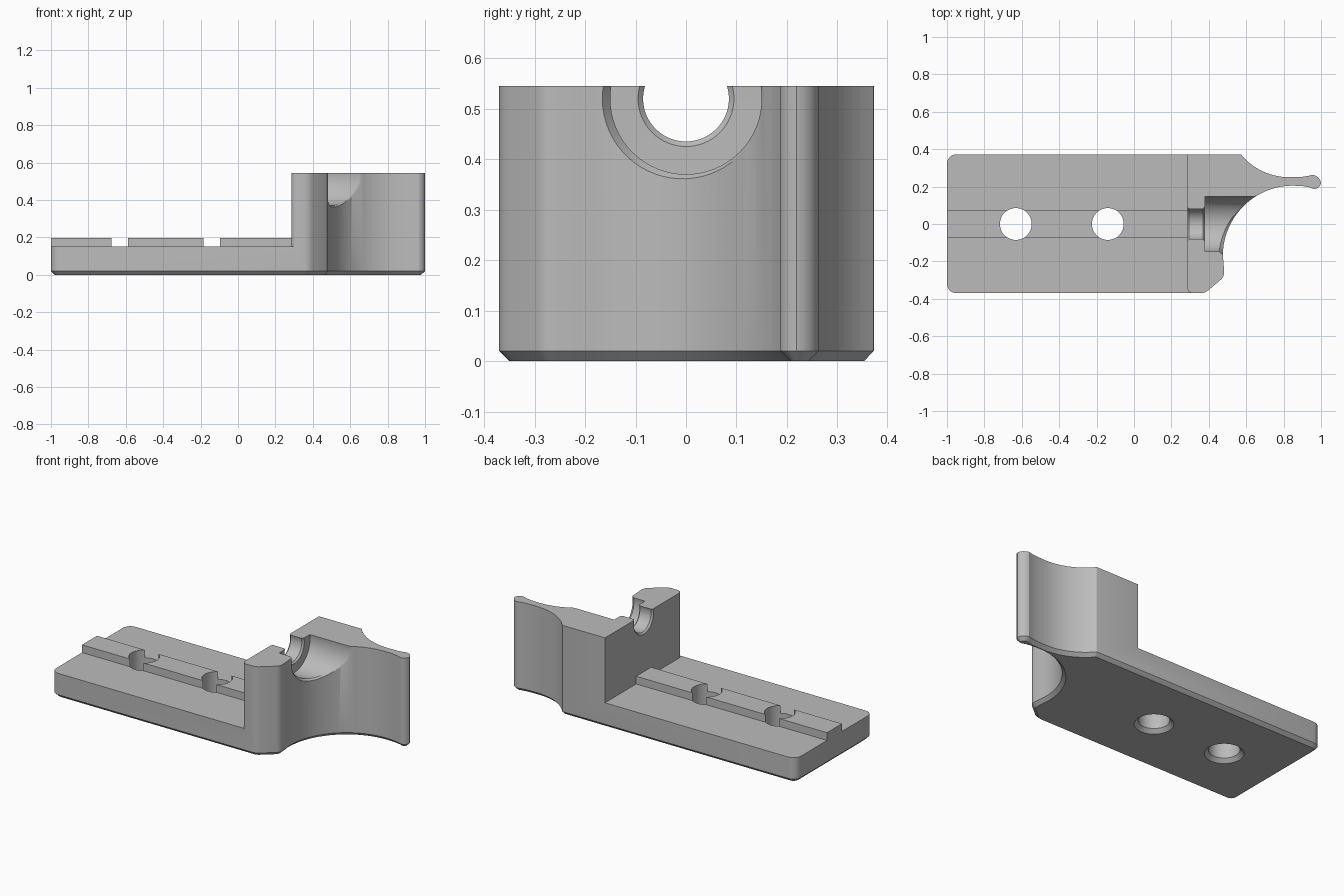
import bpy, bmesh
from math import sin, cos, pi, radians, sqrt

old = bpy.data.objects.get("Cube")
if old:
    bpy.data.objects.remove(old, do_unlink=True)

grey = bpy.data.materials.new("plain grey")
grey.use_nodes = True
colour = (0.5, 0.5, 0.5, 1)
grey.diffuse_color = colour
grey.node_tree.nodes["Principled BSDF"].inputs["Base Color"].default_value = colour


def finish(name, bm):
    bmesh.ops.recalc_face_normals(bm, faces=bm.faces[:])
    mesh = bpy.data.meshes.new(name)
    bm.to_mesh(mesh)
    bm.free()
    ob = bpy.data.objects.new(name, mesh)
    bpy.context.collection.objects.link(ob)
    mesh.materials.append(grey)
    return ob


def loft(name, rings, chamfer=0):
    """Closed solid through rings of equal point count; optional base chamfer."""
    bm = bmesh.new()
    loops = [[bm.verts.new(p) for p in ring] for ring in rings]
    n = len(loops[0])
    for a, b in zip(loops, loops[1:]):
        for i in range(n):
            j = (i + 1) % n
            bm.faces.new((a[i], a[j], b[j], b[i]))
    base = bm.faces.new(loops[0][::-1])
    bm.faces.new(loops[-1])
    if chamfer:
        bmesh.ops.recalc_face_normals(bm, faces=bm.faces[:])
        bmesh.ops.inset_region(bm, faces=[base], thickness=chamfer,
                               depth=chamfer, use_even_offset=True)
    return finish(name, bm)


def prism(name, outline, z0, z1, chamfer=0):
    return loft(name, [[(x, y, z) for x, y in outline] for z in (z0 + chamfer, z1)], chamfer)


def arc(cx, cy, r, start, end, steps):
    angles = [radians(start + (end - start) * i / steps) for i in range(steps + 1)]
    return [(cx + r * cos(a), cy + r * sin(a)) for a in angles]


def combine(body, tool, operation):
    mod = body.modifiers.new("combine", 'BOOLEAN')
    mod.operation = operation
    mod.solver = 'EXACT'
    mod.object = tool
    bpy.context.view_layer.objects.active = body
    bpy.ops.object.modifier_apply(modifier=mod.name)
    bpy.data.objects.remove(tool, do_unlink=True)


# Body outline: plate, cut-off corner, hollow front curve, thin rounded lip
HX, HY, HR = 0.85, -0.17, 0.375
outline = arc(-0.95, -0.32, 0.05, 180, 270, 6)
outline += arc(0.355, -0.305, 0.065, 270, 315, 4)
outline += arc(0.432, -0.26, 0.05, -45, 0, 4)
outline += [(0.479, -0.21)]
outline += arc(HX, HY, HR, 180, 90, 28)
outline += [(0.9, 0.203), (0.935, 0.197), (0.953, 0.19), (0.967, 0.187),
            (0.982, 0.192), (0.994, 0.204), (1.0, 0.219), (0.997, 0.232),
            (0.986, 0.248), (0.97, 0.259), (0.955, 0.263), (0.935, 0.258),
            (0.9, 0.252)]
outline += arc(0.83, 0.583, 0.333, 270, 219.5, 14)
outline += [(0.57, 0.372)]
outline += arc(-0.95, 0.322, 0.05, 90, 180, 6)
body = prism("clamp_body", outline, 0, 0.545, 0.02)

# Step down from the head to the plate, with a rounded head corner
step = [(-1.2, -0.6), (0.315, -0.6), (0.315, -0.38)]
step += arc(0.315, -0.34, 0.03, 270, 180, 5)
step += [(0.285, 0.6), (-1.2, 0.6)]
combine(body, prism("step_cutter", step, 0.15, 0.8), 'DIFFERENCE')

# Guide rail along the plate
rail = [(-1, -0.072), (0.3, -0.072), (0.3, 0.072), (-1, 0.072)]
combine(body, prism("guide_rail", rail, 0.1, 0.197), 'UNION')

# Countersunk screw holes
for hx in (-0.632, -0.14):
    rings = [[(x, y, z) for x, y in arc(hx, 0, r, 0, 360, 48)[:-1]]
             for z, r in ((-0.01, 0.117), (0.022, 0.085), (0.4, 0.085))]
    combine(body, loft("screw_hole_cutter", rings), 'DIFFERENCE')


# Stepped bore through the head; its mouth chamfer follows the hollow curve
def hollow(y):
    d = max(0, y - HY)
    return HX - sqrt(HR * HR - d * d)


def bore_ring(radius, place):
    ring = []
    for i in range(64):
        a = 2 * pi * i / 64
        k = 0.5 - 0.5 * cos(a)
        r = radius(k)
        y = r * cos(a)
        ring.append((place(y, k), y, 0.52 + r * sin(a)))
    return ring


def mouth(k):
    return 0.154 + 0.014 * k


rings = [bore_ring(lambda k, r=r: r, lambda y, k, x=x: x)
         for x, r in ((0.275, 0.105), (0.295, 0.085), (0.37, 0.085),
                      (0.38, 0.095), (0.3801, 0.15))]
rings.append(bore_ring(lambda k: 0.15, lambda y, k: hollow(y) - 0.005 - 0.015 * k))
rings.append(bore_ring(mouth, lambda y, k: hollow(y) + 0.003))
rings.append(bore_ring(mouth, lambda y, k: HX))
combine(body, loft("bore_cutter", rings), 'DIFFERENCE')

# Smooth curves, sharp edges
bpy.ops.object.select_all(action='DESELECT')
body.select_set(True)
bpy.context.view_layer.objects.active = body
bpy.ops.object.shade_smooth_by_angle(angle=radians(28))
